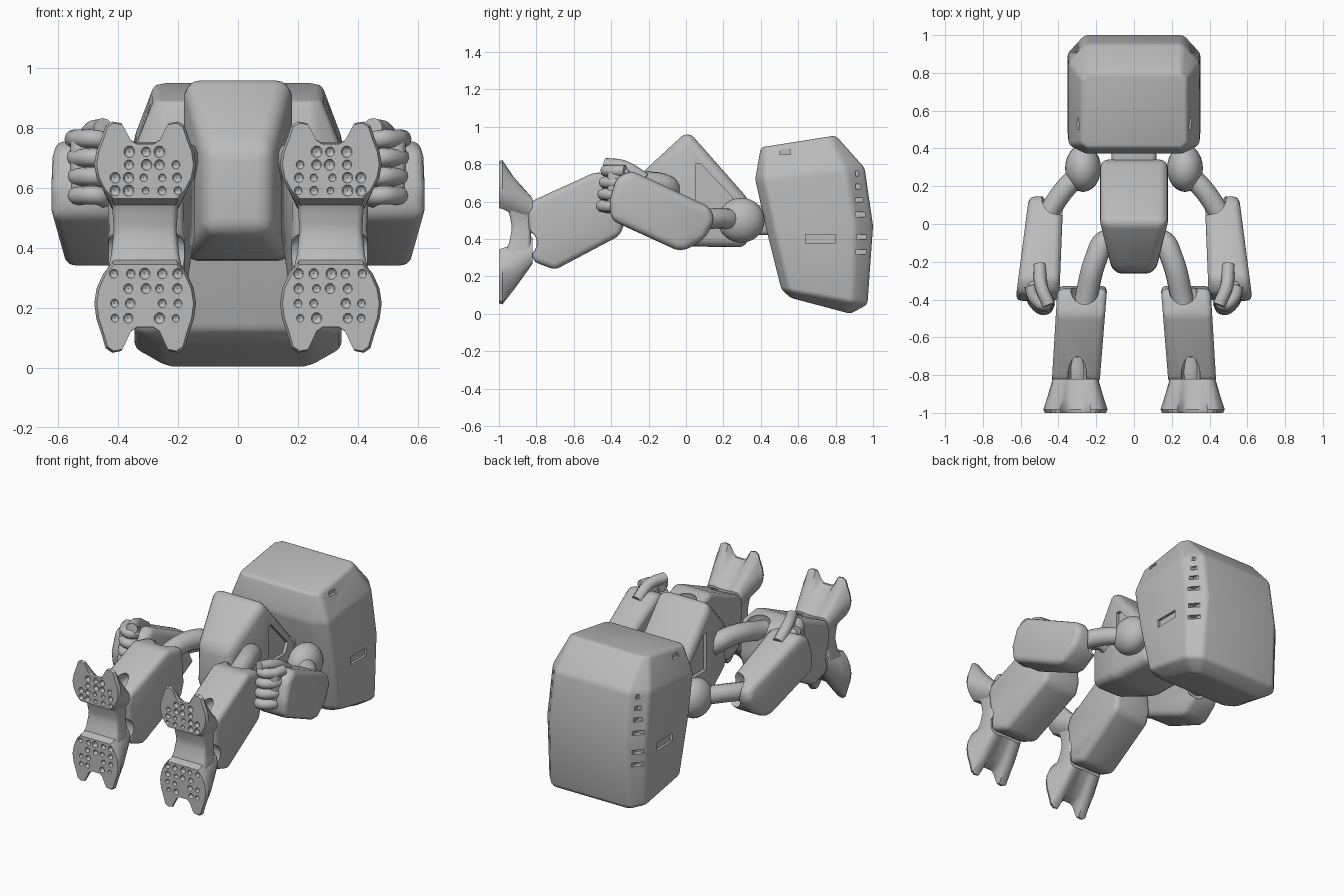
import bpy, bmesh, random
from mathutils import Vector, Matrix

random.seed(4)
cube = bpy.data.objects.get("Cube")
if cube:
    bpy.data.objects.remove(cube, do_unlink=True)

grey = bpy.data.materials.new("plain grey")
grey.use_nodes = True
grey.diffuse_color = (0.5, 0.5, 0.5, 1)
grey.node_tree.nodes["Principled BSDF"].inputs["Base Color"].default_value = (0.5, 0.5, 0.5, 1)


def activate(ob):
    bpy.ops.object.select_all(action='DESELECT')
    ob.select_set(True)
    bpy.context.view_layer.objects.active = ob


def to_object(name, bm):
    bmesh.ops.recalc_face_normals(bm, faces=bm.faces)
    mesh = bpy.data.meshes.new(name)
    bm.to_mesh(mesh)
    bm.free()
    ob = bpy.data.objects.new(name, mesh)
    bpy.context.collection.objects.link(ob)
    mesh.materials.append(grey)
    return ob


def loft(name, rings):
    """Skin closed rings of equal length and cap both ends."""
    bm = bmesh.new()
    loops = [[bm.verts.new(p) for p in ring] for ring in rings]
    n = len(loops[0])
    for a, b in zip(loops, loops[1:]):
        for i in range(n):
            j = (i + 1) % n
            bm.faces.new((a[i], a[j], b[j], b[i]))
    bm.faces.new(loops[0])
    bm.faces.new(loops[-1])
    return to_object(name, bm)


def prism(name, profile, inner, outer):
    """Side profile (y, z) spanned between two x positions that depend on y."""
    return loft(name, [[(side(y), y, z) for y, z in profile] for side in (inner, outer)])


def blobs(name, items, kind="ball"):
    """Several balls or boxes, each (centre, size), in one mesh."""
    bm = bmesh.new()
    for centre, size in items:
        m = Matrix.Translation(centre) @ Matrix.Diagonal((*size, 1))
        if kind == "ball":
            bmesh.ops.create_uvsphere(bm, u_segments=24 if len(items) < 5 else 8,
                                      v_segments=16 if len(items) < 5 else 6, radius=1, matrix=m)
        else:
            bmesh.ops.create_cube(bm, size=2, matrix=m)
    return to_object(name, bm)


def tube(name, points, radius):
    curve = bpy.data.curves.new(name, 'CURVE')
    curve.dimensions = '3D'
    curve.bevel_depth = radius
    curve.bevel_resolution = 4
    curve.use_fill_caps = True
    spline = curve.splines.new('BEZIER')
    spline.bezier_points.add(len(points) - 1)
    for bp, p in zip(spline.bezier_points, points):
        bp.co = p
        bp.handle_left_type = bp.handle_right_type = 'AUTO'
    ob = bpy.data.objects.new(name, curve)
    bpy.context.collection.objects.link(ob)
    activate(ob)
    bpy.ops.object.convert(target='MESH')
    ob = bpy.context.view_layer.objects.active
    ob.data.materials.clear()
    ob.data.materials.append(grey)
    return ob


def bevel(ob, width, segments=3):
    mod = ob.modifiers.new("round", 'BEVEL')
    mod.width, mod.segments = width, segments
    mod.limit_method, mod.angle_limit = 'ANGLE', 0.3
    activate(ob)
    bpy.ops.object.modifier_apply(modifier=mod.name)


def cut(ob, cutter):
    mod = ob.modifiers.new("cut", 'BOOLEAN')
    mod.operation, mod.solver, mod.object = 'DIFFERENCE', 'EXACT', cutter
    activate(ob)
    bpy.ops.object.modifier_apply(modifier=mod.name)
    bpy.data.objects.remove(cutter, do_unlink=True)


def finish(ob, mirror=True):
    activate(ob)
    bpy.ops.object.shade_smooth_by_angle(angle=0.6)
    if mirror:
        ob.modifiers.new("mirror", 'MIRROR').use_mirror_merge = False


# Head: tilted octagonal rings from chin to crown
def head_ring(front, back, half, cf, cb, cx):
    f, b = Vector((0, *front)), Vector((0, *back))
    path = [(half - cx, 0), (half, cf), (half, 1 - cb), (half - cx, 1)]
    right = [f.lerp(b, t) + Vector((x, 0, 0)) for x, t in path]
    return right + [Vector((-p.x, p.y, p.z)) for p in reversed(right)]


head = loft("head", [
    head_ring((0.56, 0.085), (0.88, 0.0), 0.25, 0.08, 0.12, 0.03),
    head_ring((0.51, 0.13), (0.97, 0.05), 0.345, 0.09, 0.17, 0.07),
    head_ring((0.43, 0.45), (1.0, 0.47), 0.352, 0.08, 0.17, 0.09),
    head_ring((0.37, 0.72), (0.955, 0.78), 0.347, 0.08, 0.17, 0.09),
    head_ring((0.4, 0.89), (0.80, 0.953), 0.28, 0.07, 0.09, 0.03)])
bevel(head, 0.018)
# Vent slots, cheek slots and brow slots
slots = []
for s in (-1, 1):
    slots += [((s * 0.315, 0.935, z), (0.025, 0.03, 0.013)) for z in (0.33, 0.41, 0.53, 0.61, 0.68, 0.75)]
    slots += [((s * 0.355, 0.72, 0.4), (0.02, 0.08, 0.025)), ((s * 0.31, 0.53, 0.865), (0.025, 0.03, 0.013))]
cut(head, blobs("slot_cutter", slots, "box"))
finish(head, False)

neck = blobs("neck", [((0, 0.4, 0.5), (0.12, 0.1, 0.08))], "box")
bevel(neck, 0.03)
finish(neck, False)

# Torso: peaked slab, narrowing toward the pelvis
bm = bmesh.new()
profile = [(0.01, 0.98), (-0.255, 0.735), (-0.265, 0.45), (0.01, 0.36), (0.33, 0.355), (0.345, 0.6)]
left, right = ([bm.verts.new((x, y, z)) for y, z in profile] for x in (-0.18, 0.18))
bm.faces.new(left)
bm.faces.new(right)
for i in range(len(profile)):
    j = (i + 1) % len(profile)
    bm.faces.new((left[i], left[j], right[j], right[i]))
bmesh.ops.bisect_plane(bm, geom=bm.verts[:] + bm.edges[:] + bm.faces[:], dist=0.0001,
                       plane_co=(0, 0.01, 0), plane_no=(0, 1, 0))
for v in bm.verts:
    v.co.x *= 1 + 1.4 * min(0, v.co.y - 0.01)
torso = to_object("torso", bm)
bevel(torso, 0.05, 4)
# Shallow side recesses
for s in (-1, 1):
    cut(torso, prism("recess_cutter", [(0.05, 0.8), (0.08, 0.8), (0.25, 0.62), (0.22, 0.56), (0.05, 0.56)],
                     lambda y: s * 0.16, lambda y: s * 0.2))
finish(torso, False)

# Arms
finish(blobs("shoulder", [((0.27, 0.295, 0.5), (0.095, 0.125, 0.12))]))
finish(tube("upper_arm", [(0.27, 0.28, 0.5), (0.37, 0.18, 0.51), (0.47, 0.03, 0.5)], 0.055))
forearm = prism("forearm", [(-0.37, 0.73), (-0.29, 0.765), (0.13, 0.57), (0.155, 0.5), (0.1, 0.4),
                            (-0.01, 0.335), (-0.06, 0.345), (-0.4, 0.5), (-0.41, 0.6)],
                lambda y: 0.38 - 0.04 * y, lambda y: 0.575 - 0.13 * y)
bevel(forearm, 0.045)
cut(forearm, blobs("elbow_cutter", [((0.405, 0.12, 0.53), (0.085, 0.085, 0.13))]))
finish(forearm)

# Curled hand
palm = blobs("palm", [((0.51, -0.36, 0.67), (0.05, 0.06, 0.11))], "box")
bevel(palm, 0.03)
finish(palm)
for i, name in enumerate(("little", "ring", "middle", "index")):
    z = 0.575 + 0.063 * i
    y = 0.008 * i
    finish(tube(name + "_finger", [(0.55, -0.35 + y, z), (0.525, -0.42 + y, z), (0.47, -0.45 + y, z),
                                   (0.445, -0.41 + y, z - 0.01)], 0.031))
finish(tube("thumb", [(0.5, -0.22, 0.72), (0.49, -0.33, 0.785), (0.45, -0.43, 0.8)], 0.034))

# Legs
finish(tube("thigh", [(0.06, -0.1, 0.6), (0.15, -0.09, 0.67), (0.2, -0.18, 0.7), (0.26, -0.42, 0.66)], 0.06))
calf = prism("calf", [(-0.345, 0.73), (-0.48, 0.76), (-0.83, 0.6), (-0.85, 0.54), (-0.82, 0.28),
                      (-0.7, 0.235), (-0.35, 0.42), (-0.325, 0.5)],
             lambda y: 0.115 - 0.08 * y, lambda y: 0.385 - 0.06 * y)
bevel(calf, 0.045)
cut(calf, blobs("joint_cutter", [((0.26, -0.35, 0.72), (0.075, 0.08, 0.09)),
                                 ((0.3, -0.8, 0.61), (0.05, 0.14, 0.07)),
                                 ((0.31, -0.85, 0.38), (0.2, 0.07, 0.08))]))
finish(calf)
finish(tube("ankle", [(0.3, -0.9, 0.47), (0.3, -0.82, 0.5), (0.3, -0.7, 0.51)], 0.065))

# Feet: a forked pad at each end, joined by an arch
half = [(0.11, 0), (0.14, 0.12), (0.162, 0.28), (0.17, 0.45), (0.163, 0.62), (0.145, 0.8), (0.132, 0.95),
        (0.11, 1), (0.08, 0.98), (0.065, 0.88), (0.05, 0.77), (0.028, 0.72)]
outline = half + [(-u, v) for u, v in reversed(half)]


def pad_ring(y, base, rise, width, fork):
    """Pad outline at depth y; a low fork value fills in the notch."""
    return [(0.31 + u * width, y, base + rise * (min(v, 0.72) + fork * max(0, v - 0.72))) for u, v in outline]


for name, base, rise, middle, back in (("toe_pad", 0.56, 0.262, (0.53, 0.24), (0.49, 0.17)),
                                       ("heel_pad", 0.35, -0.3, (0.37, -0.29), (0.41, -0.19))):
    pad = loft(name, [pad_ring(-1, base + rise * 0.02, rise * 0.96, 0.95, 1),
                      pad_ring(-0.982, base, rise, 1, 1),
                      pad_ring(-0.92, *middle, 0.88, 0.4),
                      pad_ring(-0.82, *back, 0.71, 0.1)])
    # Pitted sole
    pits = []
    for row in range(4):
        for col in range(-2, 3):
            r = random.uniform(0.012, 0.02)
            pits.append(((0.31 + col * 0.052 + random.uniform(-0.006, 0.006), -1.002,
                          base + rise * (0.12 + 0.165 * row)), (r, r, r)))
    cut(pad, blobs("pit_cutter", random.sample(pits, 17)))
    finish(pad)

arch = loft("foot_arch", [[(0.31 + s * w, y, z) for s, y in ((-1, -0.83), (-1, d), (1, d), (1, -0.83))]
                          for w, d, z in ((0.13, -0.98, 0.3), (0.113, -0.945, 0.38), (0.105, -0.93, 0.46),
                                          (0.11, -0.945, 0.54), (0.125, -0.98, 0.6))])
bevel(arch, 0.02)
finish(arch)
